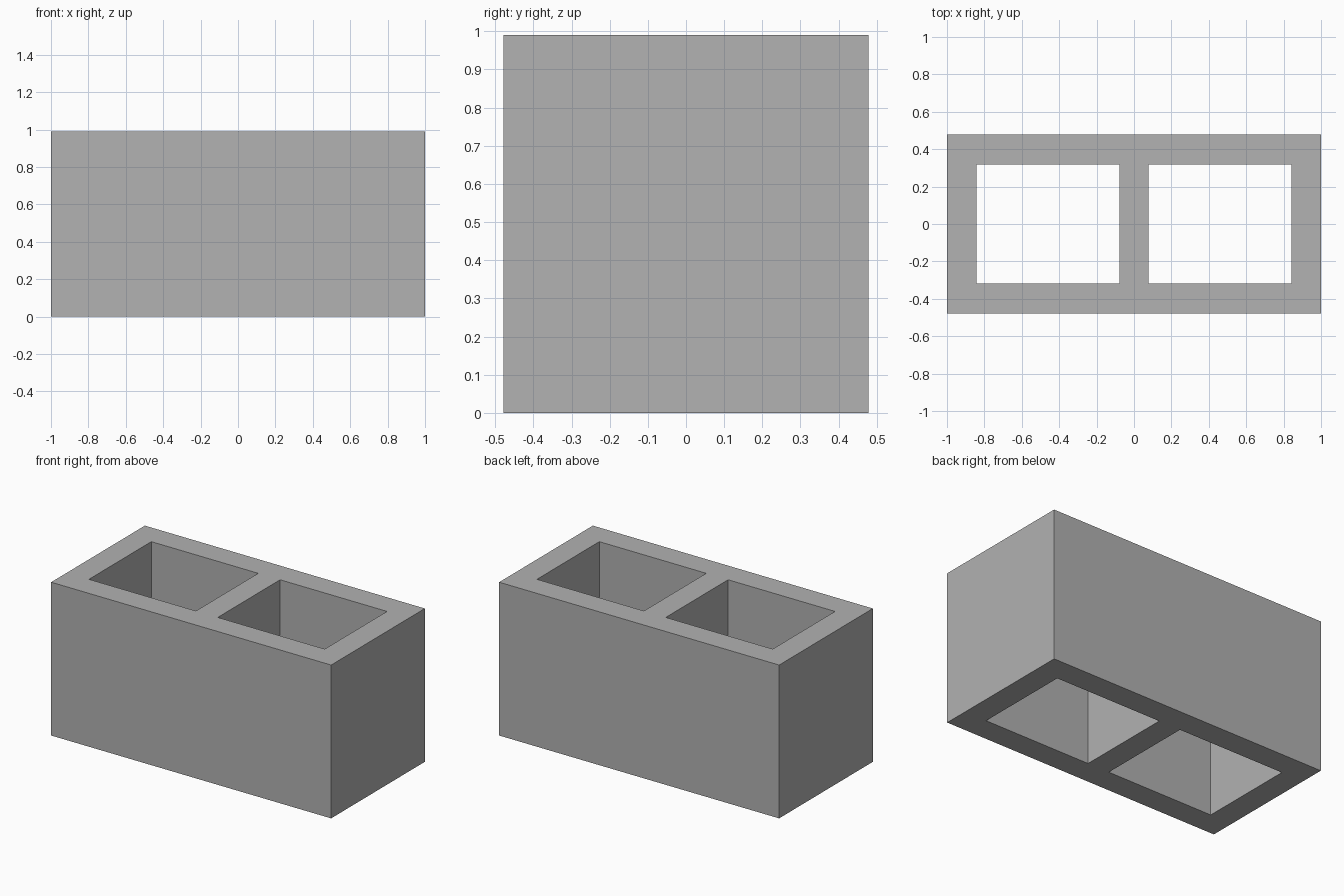
import bpy
import bmesh

if "Cube" in bpy.data.objects:
    bpy.data.objects.remove(bpy.data.objects["Cube"])

HEIGHT = 0.99
XS = [-1.0, -0.842, -0.078, 0.078, 0.842, 1.0]   # wall lines across the width
YS = [-0.478, -0.318, 0.318, 0.478]              # wall lines across the depth

concrete = bpy.data.materials.new("concrete grey")
concrete.diffuse_color = (0.445, 0.445, 0.445, 1.0)
concrete.use_nodes = True
concrete.node_tree.nodes["Principled BSDF"].inputs["Base Color"].default_value = concrete.diffuse_color

# Plan of the block: a grid of cells with the two cores left open
bm = bmesh.new()
grid = [[bm.verts.new((x, y, 0)) for y in YS] for x in XS]
for i in range(len(XS) - 1):
    for j in range(len(YS) - 1):
        if j == 1 and i in (1, 3):
            continue
        bm.faces.new((grid[i][j], grid[i + 1][j], grid[i + 1][j + 1], grid[i][j + 1]))

# Raise the plan into a solid with both cores running right through
raised = bmesh.ops.extrude_face_region(bm, geom=bm.faces[:], use_keep_orig=True)
top = [g for g in raised["geom"] if isinstance(g, bmesh.types.BMVert)]
bmesh.ops.translate(bm, verts=top, vec=(0, 0, HEIGHT))
bmesh.ops.recalc_face_normals(bm, faces=bm.faces[:])

mesh = bpy.data.meshes.new("hollow_block")
bm.to_mesh(mesh)
bm.free()
mesh.materials.append(concrete)
block = bpy.data.objects.new("hollow_block", mesh)
bpy.context.collection.objects.link(block)
